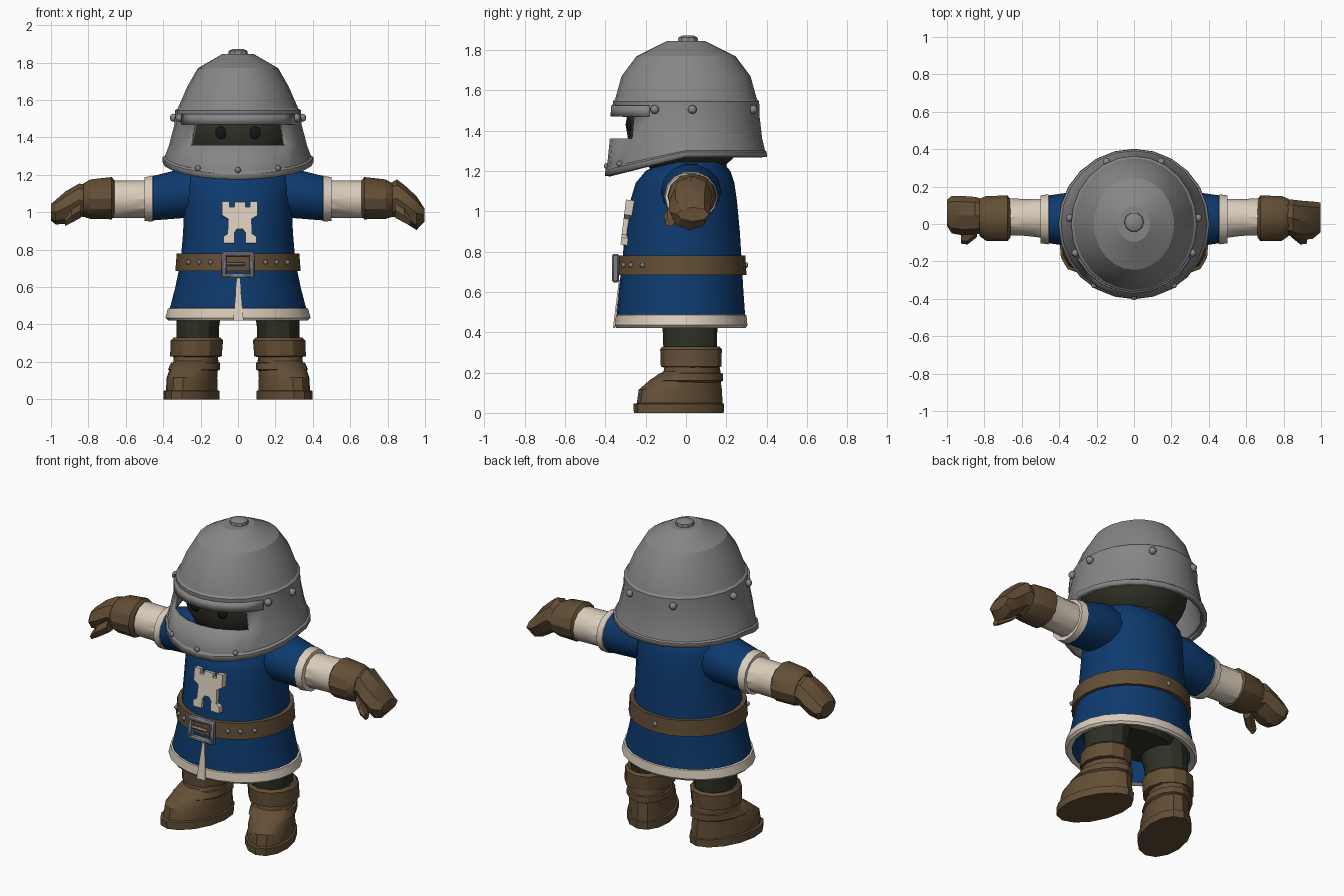
import bpy, bmesh
from math import sin, cos, pi, atan2, radians
from mathutils import Matrix, Vector

if "Cube" in bpy.data.objects:
    bpy.data.objects.remove(bpy.data.objects["Cube"])


def material(name, rgb):
    m = bpy.data.materials.new(name)
    m.use_nodes = True
    m.diffuse_color = (*rgb, 1)
    m.node_tree.nodes["Principled BSDF"].inputs["Base Color"].default_value = (*rgb, 1)
    return m


STEEL = material("steel grey", (.24, .24, .24))
IRON = material("buckle grey", (.2, .21, .24))
BLUE = material("tunic blue", (.004, .042, .155))
CREAM = material("cream cloth", (.7, .61, .5))
LEATHER = material("brown leather", (.125, .077, .036))
OLIVE = material("dark olive", (.028, .03, .018))
BLACK = material("eye black", (.008, .008, .008))


def finish(name, bm, mats, rule=None, angle=30, normals=True):
    """Turn a bmesh into a shaded object; rule picks a material from a face centre."""
    if normals:
        bmesh.ops.recalc_face_normals(bm, faces=bm.faces[:])
    me = bpy.data.meshes.new(name)
    for m in mats:
        me.materials.append(m)
    if rule:
        for f in bm.faces:
            f.material_index = rule(f.calc_center_median())
    bm.to_mesh(me)
    bm.free()
    ob = bpy.data.objects.new(name, me)
    bpy.context.collection.objects.link(ob)
    bpy.ops.object.select_all(action='DESELECT')
    ob.select_set(True)
    bpy.context.view_layer.objects.active = ob
    bpy.ops.object.shade_smooth_by_angle(angle=radians(angle))
    return ob


def loft(name, rings, mats, n=16, along_x=0, caps=(True, True), warp=None,
         drop=None, rule=None, angle=30, turn=None):
    """Join elliptical rings (t, a, b, ra, rb) stacked along z, or along x with a sign."""
    bm = bmesh.new()
    rows = []
    for i, (t, a, b, ra, rb) in enumerate(rings):
        row = []
        for k in range(n):
            w = 2 * pi * k / n
            u, v = a + ra * cos(w), b + rb * sin(w)
            p = Vector((along_x * t, u, v)) if along_x else Vector((u, v, t))
            if warp:
                p = warp(i, p)
            row.append(bm.verts.new(p))
        rows.append(row)
    for lo, hi in zip(rows, rows[1:]):
        for k in range(n):
            j = (k + 1) % n
            bm.faces.new((lo[k], lo[j], hi[j], hi[k]))
    if caps[0]:
        bm.faces.new(rows[0][::-1])
    if caps[1]:
        bm.faces.new(rows[-1])
    if drop:
        gone = [f for f in bm.faces if drop(f.calc_center_median())]
        bmesh.ops.delete(bm, geom=gone, context='FACES')
    if turn:
        bmesh.ops.transform(bm, matrix=turn, verts=bm.verts[:])
    return finish(name, bm, mats, rule, angle, normals=not drop)


def ball(name, loc, size, mat, seg=8):
    bm = bmesh.new()
    bmesh.ops.create_uvsphere(bm, u_segments=seg, v_segments=max(5, seg // 2), radius=1)
    bmesh.ops.transform(bm, matrix=Matrix.Translation(loc) @ Matrix.Diagonal((*size, 1)), verts=bm.verts[:])
    return finish(name, bm, [mat], angle=60)


def box(name, loc, size, mat, bevel=.008):
    bm = bmesh.new()
    bmesh.ops.create_cube(bm, size=1)
    bmesh.ops.transform(bm, matrix=Matrix.Translation(loc) @ Matrix.Diagonal((*size, 1)), verts=bm.verts[:])
    ob = finish(name, bm, [mat])
    ob.modifiers.new("soft edges", 'BEVEL').width = bevel
    return ob


def plate(name, points, depth, mat, matrix):
    """Extrude a flat outline drawn in x and z."""
    bm = bmesh.new()
    face = bm.faces.new([bm.verts.new((x, 0, z)) for x, z in points])
    out = bmesh.ops.extrude_face_region(bm, geom=[face])
    moved = [v for v in out["geom"] if isinstance(v, bmesh.types.BMVert)]
    bmesh.ops.translate(bm, vec=(0, depth, 0), verts=moved)
    bmesh.ops.transform(bm, matrix=matrix, verts=bm.verts[:])
    return finish(name, bm, [mat])


def from_front(p):
    return atan2(abs(p.x), -p.y)


# Helmet with eye slit and a rim that dips at the front
DIPS = [.095, .09, .085]


def dip(i, p):
    if i < len(DIPS):
        p.z -= DIPS[i] * max(0, cos(from_front(p)))
    return p


SHELL = [(1.27, .405, .402), (1.295, .403, .4), (1.302, .39, .392), (1.36, .368, .378),
         (1.47, .34, .365), (1.545, .336, .363), (1.555, .322, .352), (1.67, .272, .32),
         (1.77, .215, .245), (1.845, .085, .095)]
helmet = loft("helmet", [(z, 0, 0, a, b) for z, a, b in SHELL], [STEEL], n=24,
              caps=(False, True), warp=dip, angle=24,
              drop=lambda p: 1.37 < p.z < 1.46 and from_front(p) < radians(46))
helmet.modifiers.new("thickness", 'SOLIDIFY').thickness = .028
brow = loft("visor_brow", [(1.47, 0, 0, .352, .374), (1.525, 0, 0, .347, .372)], [STEEL], n=24,
            caps=(False, False), drop=lambda p: from_front(p) > radians(60))
brow.modifiers.new("thickness", 'SOLIDIFY').thickness = .02
loft("helmet_knob", [(1.83, 0, .01, .055, .055), (1.862, 0, .01, .05, .05),
                     (1.872, 0, .01, .03, .03)], [STEEL], n=10)
for s in (-1, 1):
    for deg in (65, 95, 155):
        w = radians(deg)
        ball("helmet_rivet", (s * .345 * sin(w), -.367 * cos(w), 1.505), (.022, .022, .022), STEEL)
    w = radians(33)
    ball("rim_rivet", (s * .392 * sin(w), -.392 * cos(w), 1.235), (.016, .016, .016), IRON)
ball("rim_rivet_middle", (0, -.392, 1.225), (.016, .016, .016), IRON)

# Head and eyes
ball("head", (0, 0, 1.43), (.295, .3, .27), OLIVE, 20)
loft("neck", [(1.15, 0, .02, .2, .18), (1.3, 0, .01, .2, .2)], [OLIVE], n=14)
for s in (-1, 1):
    ball("eye", (s * .09, -.282, 1.425), (.034, .012, .034), BLACK, 10)

# Tunic with cream hem
loft("tunic", [(.56, 0, -.02, .3, .27), (.43, 0, -.025, .345, .295), (.422, 0, -.025, .375, .322),
               (.435, 0, -.025, .388, .33), (.485, 0, -.025, .375, .325), (.488, 0, -.025, .364, .318),
               (.6, 0, -.025, .335, .31), (.74, 0, -.02, .306, .297), (.9, 0, -.018, .293, .285),
               (1.05, 0, -.012, .29, .265), (1.14, 0, -.005, .29, .245), (1.2, 0, .01, .28, .21),
               (1.245, 0, .03, .23, .15)], [BLUE, CREAM], n=24, angle=35,
     rule=lambda p: int(p.z < .487))
loft("hips", [(.47, 0, .01, .24, .16), (.6, 0, .01, .28, .22)], [OLIVE], n=14)
plate("skirt_slit", [(-.026, .42), (.03, .42), (.008, .66), (-.004, .66)], .009, CREAM,
      Matrix.Translation((0, -.415, 0)) @ Matrix.Shear('XZ', 4, (0, 0)) @
      Matrix(((1, 0, 0, 0), (0, 1, .125, 0), (0, 0, 1, 0), (0, 0, 0, 1))))

# Tower emblem on the chest
half = [(.03, .835), (.088, .835), (.088, .87), (.066, .885), (.062, .965), (.095, .985),
        (.095, 1.06), (.055, 1.06), (.055, 1.03), (.03, 1.03), (.03, 1.055)]
arch = [(-.03, .89), (-.015, .912), (.015, .912), (.03, .89)]
outline = half + [(-x, z) for x, z in half[::-1]] + arch
tilt = Matrix.Translation((.01, -.325, .835)) @ Matrix.Rotation(radians(-7), 4, 'X') @ Matrix.Translation((0, 0, -.835))
plate("tower_emblem", outline, .06, CREAM, tilt)

# Belt, buckle and studs
loft("belt", [(.685, 0, -.022, .31, .305), (.685, 0, -.022, .335, .322), (.78, 0, -.022, .328, .316),
              (.78, 0, -.022, .3, .295)], [LEATHER], n=24, angle=35)
for s in (-1, 1):
    box("buckle_side", (s * .074, -.35, .718), (.026, .035, .14), IRON)
    box("buckle_bar", (0, -.35, .718 + s * .058), (.16, .035, .026), IRON)
    for w in (.46, .67, .92):
        ball("belt_stud", (s * .333 * sin(w), -.022 - .32 * cos(w), .733), (.013, .013, .013), IRON, 6)
box("buckle_prong", (-.015, -.352, .722), (.11, .025, .018), IRON)
ball("belt_stud_back", (0, .297, .733), (.015, .012, .015), IRON, 6)

# Hand stations, left hand drooping and right hand straighter
HANDS = {1: [(.8, .04, 1.06, .09, .088), (.85, .03, 1.075, .1, .1), (.89, .02, 1.045, .105, .1),
             (.955, .02, .995, .1, .09), (.997, .035, .985, .08, .035)],
         -1: [(.8, .04, 1.06, .09, .088), (.85, .045, 1.065, .1, .088), (.92, .045, 1.025, .105, .088),
              (.975, .05, 1.0, .1, .065), (1, .06, 1.0, .07, .045)]}

for s, side in ((1, "left"), (-1, "right")):
    # Sleeves and gloves
    loft(side + "_sleeve", [(.18, .02, 1.1, .13, .14), (.3, .025, 1.1, .15, .135),
                            (.455, .025, 1.075, .128, .122), (.457, .025, 1.073, .134, .126),
                            (.5, .025, 1.07, .128, .12)],
         [BLUE, CREAM], n=14, along_x=s, rule=lambda p: int(abs(p.x) > .4555))
    loft(side + "_undersleeve", [(.48, .03, 1.07, .105, .1), (.58, .035, 1.07, .098, .1),
                                 (.7, .04, 1.07, .1, .1)], [CREAM], n=12, along_x=s)
    loft(side + "_glove_cuff", [(.66, .03, 1.075, .1, .095), (.675, .03, 1.075, .122, .113),
                                (.79, .03, 1.07, .12, .105), (.825, .035, 1.065, .1, .09)],
         [LEATHER], n=12, along_x=s)
    loft(side + "_hand", HANDS[s], [LEATHER], n=8, along_x=s, angle=25)
    loft(side + "_thumb", [(.84, -.03, 1.01, .04, .045), (.89, -.07, .98, .04, .042),
                           (.925, -.08, .945, .025, .022)], [LEATHER], n=6, along_x=s, angle=25)

    # Legs and boots
    loft(side + "_leg", [(.25, s * .215, .02, .11, .13), (.4, s * .215, .02, .115, .135),
                         (.58, s * .19, .01, .13, .15)], [OLIVE], n=12)
    loft(side + "_boot_cuff", [(.225, s * .22, .025, .115, .135), (.23, s * .225, .025, .138, .15),
                               (.315, s * .22, .025, .14, .153), (.33, s * .22, .025, .125, .14),
                               (.32, s * .22, .025, .1, .12)], [LEATHER], n=12)
    splay = Matrix.Translation((s * .225, .03, 0)) @ Matrix.Rotation(s * radians(20), 4, 'Z')
    loft(side + "_boot", [(0, 0, -.07, .135, .232), (.045, 0, -.07, .135, .235),
                          (.048, 0, -.065, .124, .222), (.115, 0, -.062, .122, .215),
                          (.165, 0, -.035, .12, .18), (.205, 0, 0, .116, .145),
                          (.25, 0, 0, .115, .135)], [LEATHER], n=14, turn=splay)
    loft(side + "_boot_strap", [(.15, 0, -.03, .118, .17), (.16, 0, -.03, .131, .188),
                                (.195, 0, -.006, .126, .162), (.2, 0, -.004, .11, .14)],
         [LEATHER], n=14, turn=splay)
